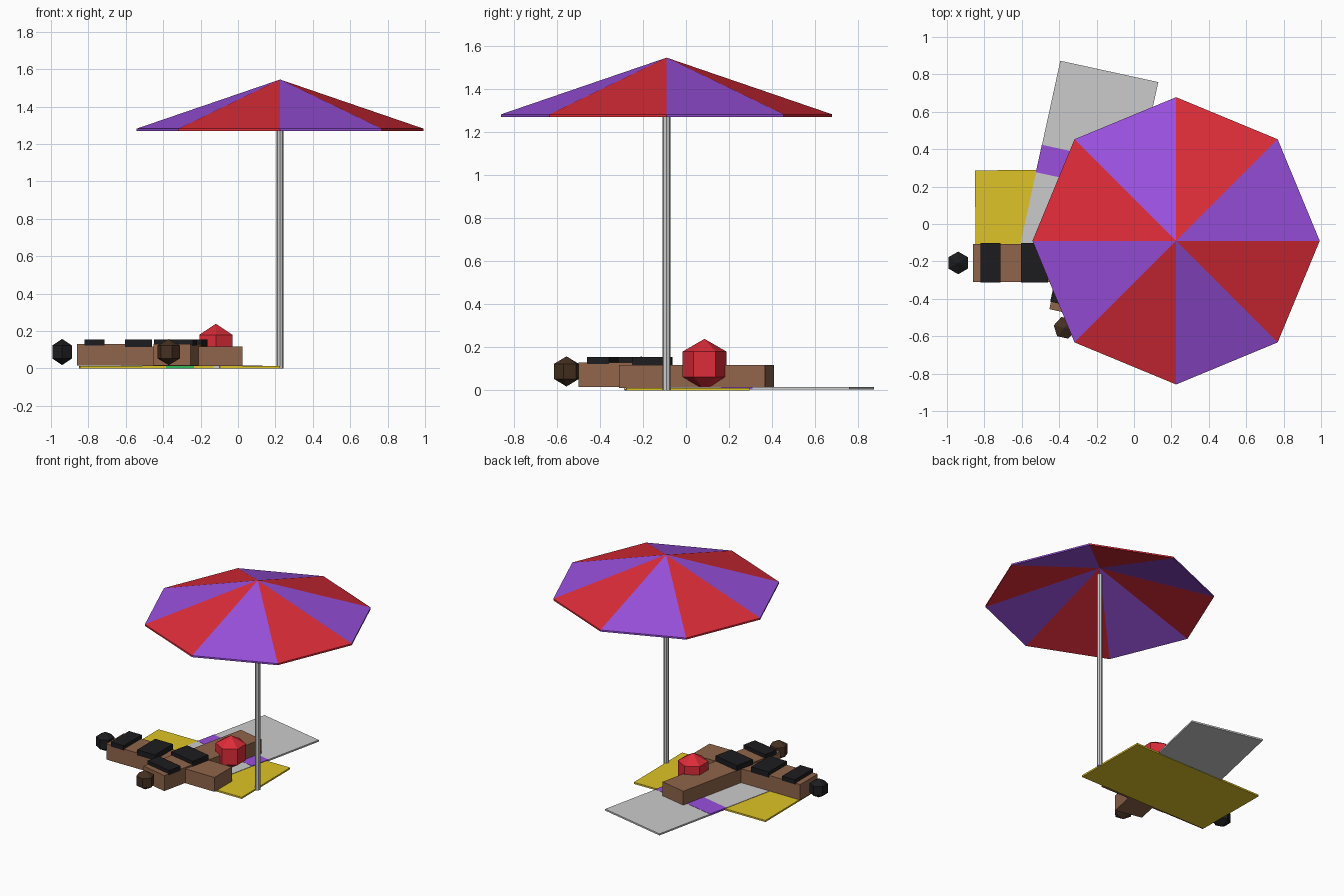
import bpy, bmesh
from math import sin, cos, pi, radians
from mathutils import Matrix

if "Cube" in bpy.data.objects:
    bpy.data.objects.remove(bpy.data.objects["Cube"])


def material(name, rgb):
    m = bpy.data.materials.new(name)
    m.diffuse_color = (*rgb, 1)
    m.use_nodes = True
    m.node_tree.nodes["Principled BSDF"].inputs["Base Color"].default_value = m.diffuse_color
    return m


RED = material("red", (0.72, 0.025, 0.04))
PURPLE = material("purple", (0.32, 0.08, 0.72))
YELLOW = material("yellow", (0.74, 0.55, 0.02))
GREEN = material("green", (0.03, 0.5, 0.1))
BLACK = material("black", (0.012, 0.012, 0.014))
SKIN = material("skin", (0.28, 0.13, 0.07))
BROWN = material("brown hair", (0.06, 0.03, 0.015))


def finish(name, bm, frame=Matrix(), *mats):
    me = bpy.data.meshes.new(name)
    bmesh.ops.recalc_face_normals(bm, faces=bm.faces)
    bm.to_mesh(me)
    bm.free()
    ob = bpy.data.objects.new(name, me)
    bpy.context.collection.objects.link(ob)
    ob.matrix_world = frame
    for m in mats:
        if m:
            me.materials.append(m)
    return ob


def box(name, x, y, z, mat=None, frame=Matrix()):
    """Box from (min, max) ranges, placed in a local frame."""
    bm = bmesh.new()
    size = [b - a for a, b in (x, y, z)]
    mid = [(a + b) / 2 for a, b in (x, y, z)]
    bmesh.ops.create_cube(bm, size=1, matrix=Matrix.Translation(mid) @ Matrix.Diagonal((*size, 1)))
    return finish(name, bm, frame, mat)


def ball(name, loc, r, mat, frame=Matrix()):
    bm = bmesh.new()
    bmesh.ops.create_uvsphere(bm, u_segments=6, v_segments=3, radius=r,
                              matrix=Matrix.Translation(loc))
    return finish(name, bm, frame, mat)


def placed(x, y, degrees):
    return Matrix.Translation((x, y, 0)) @ Matrix.Rotation(radians(degrees), 4, 'Z')


# Parasol canopy: thin eight-sided shell with alternating panels
PX, PY = 0.225, -0.09
bm = bmesh.new()
shells = []
for drop in (0, 0.012):
    apex = bm.verts.new((0, 0, 1.545 - drop))
    rim = [bm.verts.new((0.768 * cos(i * pi / 4), 0.768 * sin(i * pi / 4), 1.282 - drop))
           for i in range(8)]
    shells.append((apex, rim))
(top, r1), (low, r2) = shells
for i in range(8):
    j = (i + 1) % 8
    for vs in ((top, r1[i], r1[j]), (low, r2[j], r2[i]), (r1[i], r2[i], r2[j], r1[j])):
        bm.faces.new(vs).material_index = i % 2
finish("parasol_canopy", bm, placed(PX, PY, 0), PURPLE, RED)

# Parasol pole
bm = bmesh.new()
bmesh.ops.create_cone(bm, cap_ends=True, segments=8, radius1=0.019, radius2=0.019,
                      depth=1.48, matrix=Matrix.Translation((0, 0, 0.74)))
finish("parasol_pole", bm, placed(PX, PY, 0))


# Towels with a coloured band across the middle
def towel(name, frame, half_w, z0, mat, band):
    box(name, (-0.535, 0.535), (-half_w, half_w), (z0, z0 + 0.012), mat, frame)
    box(name + "_band", (-0.075, 0.075), (-half_w - 0.001, half_w + 0.001),
        (z0 + 0.001, z0 + 0.0135), band, frame)


towel("yellow_towel", placed(-0.313, 0.005, 0.5), 0.286, 0, YELLOW, GREEN)
towel("grey_towel", placed(-0.246, 0.293, 77.7), 0.268, 0.003, None, PURPLE)


# Sunbathers: local x runs from the head to the feet
def sunbather(name, frame, hair):
    ball(name + "_head", (-0.08, 0, 0.088), 0.07, hair, frame)
    box(name + "_torso", (0, 0.35), (-0.102, 0.102), (0.015, 0.13), SKIN, frame)
    box(name + "_legs", (0.35, 0.885), (-0.102, 0.102), (0.012, 0.118), SKIN, frame)
    box(name + "_swim_top", (0.04, 0.145), (-0.106, 0.106), (0.122, 0.156), BLACK, frame)
    box(name + "_swim_bottom", (0.255, 0.4), (-0.106, 0.106), (0.115, 0.156), BLACK, frame)


sunbather("first_sunbather", placed(-0.86, -0.208, 0), BLACK)
sunbather("second_sunbather", placed(-0.353, -0.477, 77.7), BROWN)

# Beach ball
ball("beach_ball", (-0.118, 0.086, 0.121), 0.118, RED)
